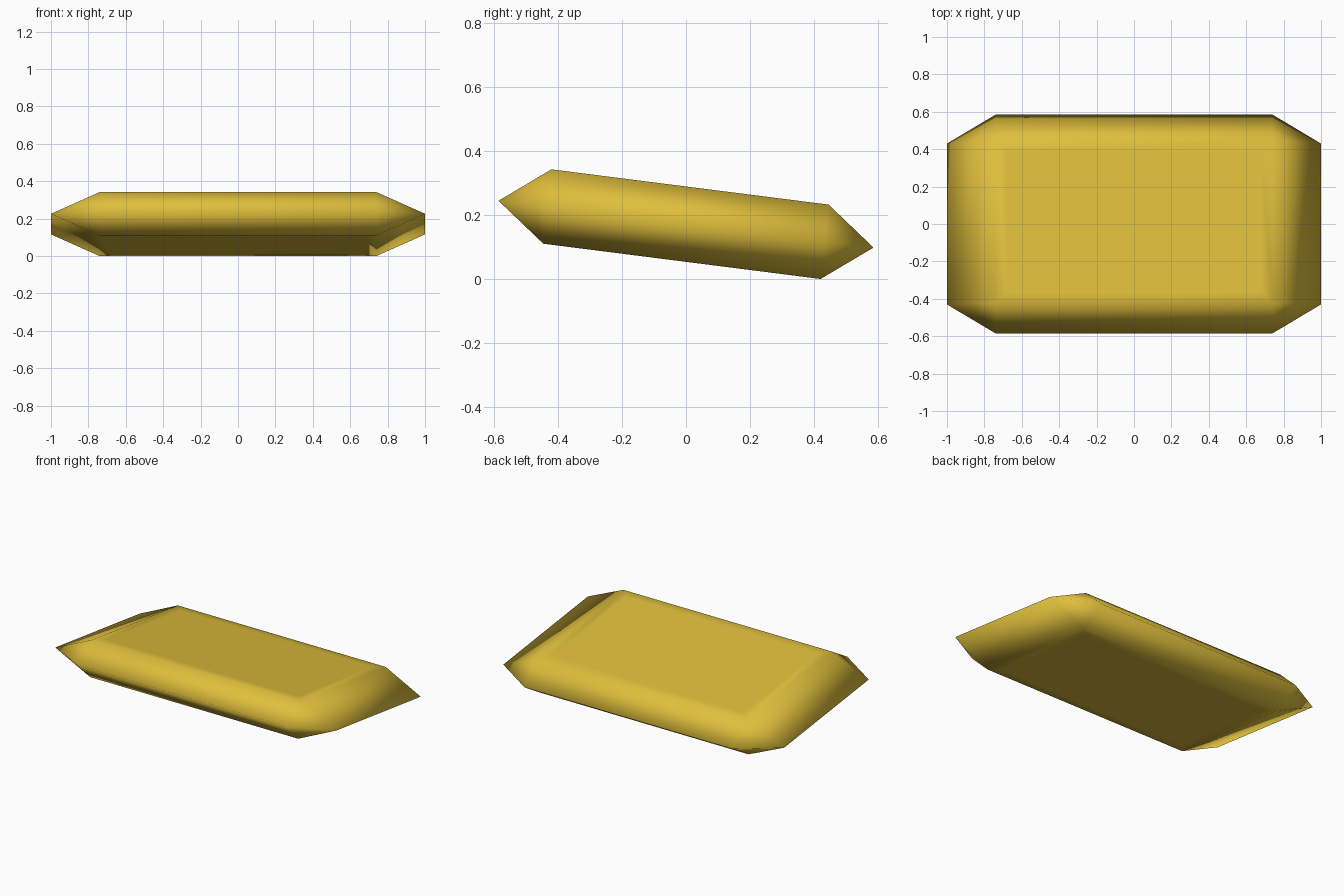
import bpy, bmesh

if "Cube" in bpy.data.objects:
    bpy.data.objects.remove(bpy.data.objects["Cube"])

# one gold colour for the whole piece
gold = bpy.data.materials.new("gold")
gold.diffuse_color = (0.74, 0.52, 0.045, 1)
gold.use_nodes = True
gold.node_tree.nodes["Principled BSDF"].inputs["Base Color"].default_value = gold.diffuse_color

# half of the points on the right side; the rest follow by mirroring in x
# and by point symmetry of the tilted side profile about its centre
CZ = 0.174
profile = [(0.74, -0.585, 0.247), (1.0, -0.43, 0.229),
           (0.74, -0.42, 0.345), (0.74, 0.445, 0.235)]

bm = bmesh.new()
for x, y, z in profile:
    for s in (1, -1):
        bm.verts.new((s * x, y, z))
        bm.verts.new((s * x, -y, 2 * CZ - z))

# closed chamfered slab
bmesh.ops.convex_hull(bm, input=bm.verts[:])
bmesh.ops.dissolve_limit(bm, angle_limit=0.03, verts=bm.verts[:], edges=bm.edges[:])
bmesh.ops.recalc_face_normals(bm, faces=bm.faces[:])

# inner loop on top and underside keeps the broad faces evenly lit
broad = [f for f in bm.faces if abs(f.normal.z) > 0.97]
bmesh.ops.inset_region(bm, faces=broad, thickness=0.06, use_even_offset=True)

low = min(v.co.z for v in bm.verts)
for v in bm.verts:
    v.co.z -= low
for f in bm.faces:
    f.smooth = True

mesh = bpy.data.meshes.new("chamfered_slab")
bm.to_mesh(mesh)
bm.free()
mesh.materials.append(gold)
slab = bpy.data.objects.new("chamfered_slab", mesh)
bpy.context.collection.objects.link(slab)
